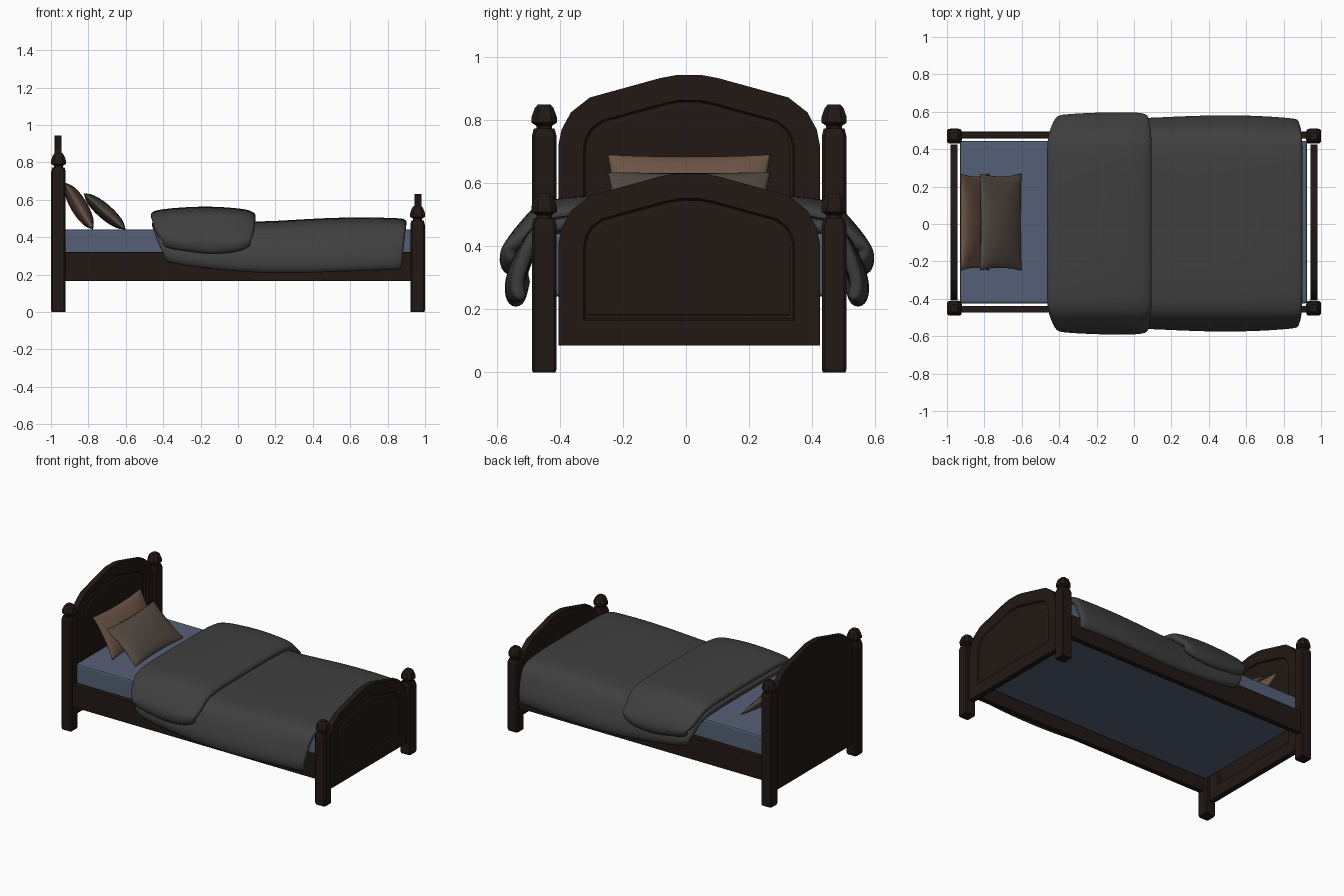
import bpy, bmesh, math
from mathutils import Vector, Matrix

if "Cube" in bpy.data.objects:
    bpy.data.objects.remove(bpy.data.objects["Cube"])

CY = 0.01  # frame is very slightly off centre in y


def material(name, rgb):
    m = bpy.data.materials.new(name)
    m.diffuse_color = (*rgb, 1)
    m.use_nodes = True
    m.node_tree.nodes["Principled BSDF"].inputs["Base Color"].default_value = m.diffuse_color
    return m


WOOD = material("dark_wood", (0.015, 0.009, 0.007))
BLUE = material("mattress_blue", (0.09, 0.115, 0.18))
TAN = material("pillow_tan", (0.15, 0.09, 0.062))
TAUPE = material("pillow_taupe", (0.09, 0.07, 0.055))
GREY = material("blanket_grey", (0.05, 0.05, 0.05))


def finish(name, bm, mat, smooth=None):
    bmesh.ops.recalc_face_normals(bm, faces=bm.faces)
    me = bpy.data.meshes.new(name)
    bm.to_mesh(me)
    bm.free()
    me.materials.append(mat)
    ob = bpy.data.objects.new(name, me)
    bpy.context.collection.objects.link(ob)
    if smooth:
        me.polygons.foreach_set("use_smooth", [True] * len(me.polygons))
    return ob


def box(name, lo, hi, mat, bevel):
    bm = bmesh.new()
    bmesh.ops.create_cube(bm, size=1)
    lo, hi = Vector(lo), Vector(hi)
    for v in bm.verts:
        v.co = (lo + hi) / 2 + v.co * (hi - lo)
    bmesh.ops.bevel(bm, geom=bm.edges[:], offset=bevel, segments=2, affect='EDGES', profile=0.5)
    return finish(name, bm, mat)


def post(name, x, y, top):
    # chamfered square shaft, narrow neck and faceted finial: (height, half width, chamfer)
    rings = [(0, .036, .008), (.01, .039, .008), (top - .1, .039, .008), (top - .077, .033, .010),
             (top - .077, .025, .012), (top - .068, .025, .012), (top - .058, .040, .018),
             (top - .04, .040, .018), (top - .012, .030, .013), (top, .020, .009)]
    bm = bmesh.new()
    loops = []
    for z, r, c in rings:
        k = r - c
        pts = [(r, -k), (r, k), (k, r), (-k, r), (-r, k), (-r, -k), (-k, -r), (k, -r)]
        loops.append([bm.verts.new((x + a, y + b, z)) for a, b in pts])
    for a, b in zip(loops, loops[1:]):
        for i in range(8):
            j = (i + 1) % 8
            bm.faces.new((a[i], a[j], b[j], b[i]))
    bm.faces.new(loops[0])
    bm.faces.new(loops[-1])
    finish(name, bm, WOOD)


def end_board(name, x0, x1, drop):
    # arched board with a sunken moulding and panel on its +x face
    half = [(.415, .085), (.415, .72), (.405, .77), (.375, .825), (.315, .872), (.09, .934), (.04, .943)]
    prof = [(p, z if z < .1 else z - drop) for p, z in half]
    prof += [(-p, z) for p, z in reversed(prof)]
    bm = bmesh.new()
    back = [bm.verts.new((x0, CY + y, z)) for y, z in prof]
    face = [bm.verts.new((x1, CY + y, z)) for y, z in prof]
    n = len(prof)
    for i in range(n):
        j = (i + 1) % n
        bm.faces.new((back[i], back[j], face[j], face[i]))
    bm.faces.new(back)
    front = bm.faces.new(face)
    bmesh.ops.recalc_face_normals(bm, faces=bm.faces)
    for thick, depth in ((.08, 0), (.006, -.008), (.008, 0), (.006, .004)):
        bmesh.ops.inset_region(bm, faces=[front], thickness=thick, depth=depth, use_even_offset=True)
    finish(name, bm, WOOD)


def pillow(name, bottom, top, thick, mat):
    # bottom/top are (x, z) of the lower and upper seams
    b, t = Vector((bottom[0], CY, bottom[1])), Vector((top[0], CY, top[1]))
    up = (t - b) / 2
    side = Vector((0, .26, 0))
    nrm = Vector((up.z, 0, -up.x)).normalized()
    n = 12
    bm = bmesh.new()
    for sgn in (1, -1):
        g = []
        for i in range(n + 1):
            for j in range(n + 1):
                u, v = -math.cos(math.pi * i / n), -math.cos(math.pi * j / n)
                h = ((1 - u * u) * (1 - v * v)) ** .5 * thick * sgn
                g.append(bm.verts.new((b + t) / 2 + side * u * (1 - .06 * (1 - v * v))
                                      + up * v * (1 - .08 * (1 - u * u)) + nrm * h))
        for i in range(n):
            for j in range(n):
                k = i * (n + 1) + j
                bm.faces.new((g[k], g[k + 1], g[k + n + 2], g[k + n + 1]))
    bmesh.ops.remove_doubles(bm, verts=bm.verts, dist=1e-5)
    finish(name, bm, mat, True)


def blanket(name, stations, thick):
    # each station: x, top height, half width, hem height, x shift at the hem
    bm = bmesh.new()
    rows = []
    for x, z, w, hem, dx in stations:
        mid = z - .06 - (z - .06 - hem) * .45
        half = [(.0, z, 0), (.2, z, 0), (.38, z - .004, 0), (.475, z - .025, .1), (.515, z - .07, .3),
                (w - .012, mid, .6), (w + .004, hem + .05, .9), (w - .02, hem, 1)]
        sec = [(-y, h, f) for y, h, f in reversed(half[1:])] + half
        rows.append([bm.verts.new((x + dx * f, .003 + y, h)) for y, h, f in sec])
    for a, b in zip(rows, rows[1:]):
        for i in range(len(a) - 1):
            bm.faces.new((a[i], b[i], b[i + 1], a[i + 1]))
    ob = finish(name, bm, GREY, True)
    if sum(p.normal.z for p in ob.data.polygons) < 0:
        ob.data.flip_normals()
    s = ob.modifiers.new("thickness", 'SOLIDIFY')
    s.thickness, s.offset = thick, -1
    d = ob.modifiers.new("soften", 'SUBSURF')
    d.levels = d.render_levels = 2


# frame
for label, x, top in (("head", -.96, .85), ("foot", .96, .567)):
    for side, s in (("front", -1), ("back", 1)):
        post(f"{label}_post_{side}", x, CY + s * .46, top)
end_board("headboard", -.98, -.943, 0)
end_board("footboard", .943, .98, .312)
for side, s in (("front", -1), ("back", 1)):
    y = CY + s * .466
    box(f"side_rail_{side}", (-.95, y - .018, .165), (.95, y + .018, .32), WOOD, .003)

# mattress and pillows
box("mattress", (-.93, -.425, .24), (.925, .445, .442), BLUE, .012)
pillow("back_pillow", (-.775, .44), (-.925, .692), .045, TAN)
pillow("front_pillow", (-.60, .44), (-.825, .635), .04, TAUPE)

# bedding: main cover and the folded-back upper layer
blanket("blanket_main", [
    (-.465, .485, .545, .265, .07), (-.43, .492, .55, .255, .06), (-.3, .49, .555, .235, .02),
    (-.05, .485, .562, .21, 0), (.15, .482, .57, .197, 0), (.4, .50, .582, .2, 0),
    (.65, .508, .58, .21, 0), (.86, .502, .565, .216, -.01), (.905, .497, .558, .218, -.025)], .045)
blanket("blanket_fold", [
    (-.475, .53, .575, .345, .07), (-.43, .548, .585, .33, .05), (-.3, .56, .592, .315, .03),
    (-.15, .566, .597, .297, 0), (0, .555, .597, .31, 0), (.065, .545, .592, .33, -.02),
    (.105, .52, .58, .345, -.03)], .045)
